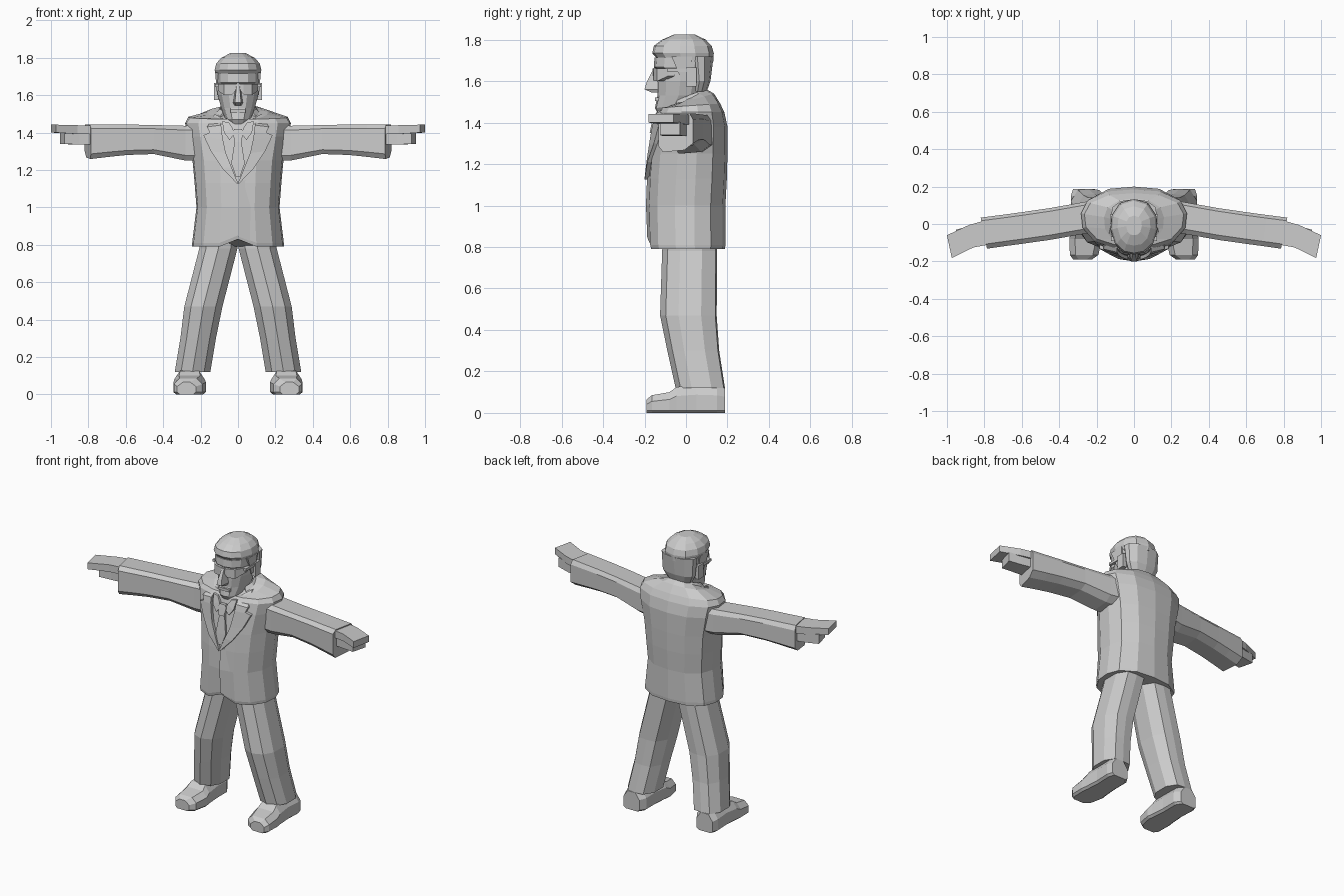
import bpy, bmesh, math
from mathutils import Vector
from mathutils.bvhtree import BVHTree

grey = bpy.data.materials.new("light_grey")
grey.diffuse_color = (0.6, 0.6, 0.6, 1)

# Half cross-sections in -1..1, front centre to back centre
COAT = [(0, -1), (.4, -.96), (.75, -.75), (.97, -.3), (1, .2), (.88, .62), (.5, .93), (0, 1)]
HEAD = [(0, -1), (.45, -.93), (.8, -.65), (1, -.1), (.95, .4), (.6, .85), (0, 1)]
LEG = [(0, -1), (.65, -.8), (1, -.35), (1, .45), (.6, .95), (0, 1)]
SLEEVE = [(-1, -.7), (-.75, -1), (.5, -.9), (1, -.55), (1, .7), (.8, 1), (-.7, 1), (-1, .75)]
BOX = [(-1, -1), (1, -1), (1, 1), (-1, 1)]


def full(half):
    """Mirror a half section into a closed one."""
    return half + [(-x, y) for x, y in half[-2:0:-1]]


def loft(name, rings, mirror=False):
    """Skin a list of equal-length rings and cap both ends."""
    bm = bmesh.new()
    rows = [[bm.verts.new(p) for p in r] for r in rings]
    n = len(rows[0])
    for a, b in zip(rows, rows[1:]):
        for i in range(n):
            j = (i + 1) % n
            bm.faces.new((a[i], a[j], b[j], b[i]))
    bm.faces.new(rows[0][::-1])
    bm.faces.new(rows[-1])
    bmesh.ops.recalc_face_normals(bm, faces=bm.faces)
    me = bpy.data.meshes.new(name)
    bm.to_mesh(me)
    bm.free()
    me.materials.append(grey)
    ob = bpy.data.objects.new(name, me)
    bpy.context.collection.objects.link(ob)
    if mirror:
        ob.modifiers.new("mirror", 'MIRROR')
    return ob


def ring_z(z, x0, x1, y0, y1, section, tilt=0):
    return [((x0 + x1) / 2 + (x1 - x0) / 2 * u, (y0 + y1) / 2 + (y1 - y0) / 2 * v, z + tilt * v)
            for u, v in section]


def ring_x(x, y0, y1, z0, z1, section, shear=0):
    return [(x + shear * u, (y0 + y1) / 2 + (y1 - y0) / 2 * u, (z0 + z1) / 2 + (z1 - z0) / 2 * v)
            for u, v in section]


def box(name, x, y, z, mirror=False):
    return loft(name, [ring_z(h, *x, *y, BOX) for h in z], mirror)


# Jacket body, with a small notch at the front hem
coat = loft("jacket", [ring_z(z, -w, w, f, b, full(COAT), t) for z, w, f, b, t in [
    (.79, .245, -.175, .188, 0), (.81, .245, -.18, .19, 0), (1.0, .222, -.185, .19, 0),
    (1.13, .232, -.18, .197, 0), (1.25, .243, -.17, .2, 0), (1.38, .27, -.15, .2, 0),
    (1.45, .283, -.132, .185, 0), (1.482, .265, -.115, .165, .01),
    (1.505, .16, -.11, .135, .035), (1.51, .095, -.1, .1, .05)]])
for v in coat.data.vertices:
    if abs(v.co.x) < .001 and v.co.y < 0 and v.co.z < .82:
        v.co.z += .04
tree = BVHTree.FromPolygons([v.co for v in coat.data.vertices],
                            [p.vertices for p in coat.data.polygons])


def strip(name, pairs, lift, outer_lift=None, mirror=True):
    """Cloth strip laid on the jacket front; pairs are (x, z, x, z) rungs."""
    outer_lift = lift if outer_lift is None else outer_lift
    rings = []
    for xi, zi, xo, zo in pairs:
        pts = []
        for x, z in ((xi, zi), (xo, zo)):
            hit = tree.ray_cast(Vector((x, -1, z)), Vector((0, 1, 0)))[0]
            pts.append((x, hit.y if hit else -.08, z))
        (a, b, c), (d, e, f) = pts
        rings.append([(a, b - lift, c), (d, e - outer_lift, f), (d, e + .015, f), (a, b + .015, c)])
    return loft(name, rings, mirror)


# Lapels, overlap, shirt collar and tie
strip("lapel", [(.0, 1.13, .004, 1.125), (.035, 1.215, .085, 1.21), (.065, 1.29, .145, 1.30),
                (.08, 1.36, .185, 1.385), (.088, 1.41, .14, 1.405)], .02)
strip("lapel_collar", [(.088, 1.40, .15, 1.395), (.09, 1.44, .165, 1.43),
                       (.09, 1.48, .125, 1.50)], .022)
strip("front_overlap", [(0, .845, .09, .81), (0, 1.0, .09, 1.0), (0, 1.13, .05, 1.15)],
      .008, -.002, False)
strip("shirt_collar", [(.018, 1.395, .045, 1.36), (.03, 1.425, .075, 1.40),
                       (.05, 1.455, .085, 1.46)], .015)
strip("tie", [(-.012, 1.165, .012, 1.165), (-.036, 1.235, .036, 1.235),
              (-.018, 1.355, .018, 1.355)], .014, mirror=False)
strip("tie_knot", [(-.018, 1.35, .018, 1.35), (-.028, 1.40, .028, 1.40),
                   (-.02, 1.42, .02, 1.42)], .022, mirror=False)

# Collar wrapped round the back of the neck
rings = []
for i in range(9):
    a = math.radians(-35 + 250 * i / 8)
    c, s = math.cos(a), math.sin(a)
    rings.append([(r * c, .01 + r * s * .92, z + .035 * s)
                  for r, z in ((.088, 1.48), (.132, 1.475), (.128, 1.495), (.096, 1.53))])
loft("neck_collar", rings)

# Sleeves and hands
loft("sleeve", [ring_x(*r, SLEEVE, s) for r, s in [
    ((.2, -.05, .13, 1.25, 1.44), 0), ((.28, -.055, .115, 1.25, 1.436), 0),
    ((.45, -.085, .085, 1.285, 1.44), 0), ((.6, -.105, .062, 1.28, 1.443), .008),
    ((.7, -.118, .048, 1.27, 1.443), .012), ((.803, -.132, .034, 1.258, 1.444), .017)]], True)
loft("hand", [ring_x(*r, BOX, s) for r, s in [
    ((.76, -.105, .025, 1.39, 1.437), .015), ((.87, -.125, -.005, 1.392, 1.439), .012),
    ((.987, -.182, -.06, 1.4, 1.442), .013)]], True)
loft("curled_fingers", [ring_x(*r, BOX, .012) for r in [
    (.77, -.1, .01, 1.335, 1.395), (.86, -.11, -.01, 1.335, 1.395),
    (.94, -.125, -.03, 1.34, 1.402)]], True)

# Trousers
loft("trouser_leg", [ring_z(*r, full(LEG)) for r in [
    (.86, 0, .205, -.11, .15), (.78, .003, .207, -.115, .15), (.47, .083, .287, -.125, .148),
    (.3, .118, .308, -.09, .16), (.12, .148, .338, -.05, .188)]], True)

# Shoes, skinned from toe to heel
loft("shoe", [[(x0, y, .012), (x0 + .015, y, 0), (x1 - .015, y, 0), (x1, y, .012),
               (x1, y, h * .65), (x1 - .03, y, h), (x0 + .03, y, h), (x0, y, h * .65)]
              for y, x0, x1, h in [
    (-.19, .225, .325, .065), (-.165, .19, .343, .085), (-.08, .172, .345, .1),
    (-.045, .178, .34, .125), (.05, .185, .333, .135), (.15, .185, .338, .13),
    (.188, .21, .325, .12)]], True)

# Neck and head
loft("neck", [ring_z(z, -w, w, f, b, full(HEAD)) for z, w, f, b in [
    (1.4, .085, -.085, .1), (1.5, .08, -.08, .095), (1.6, .085, -.06, .1)]])
loft("head", [ring_z(z, -w, w, f, b, full(HEAD), t) for z, w, f, b, t in [
    (1.46, .05, -.135, .01, .015), (1.48, .07, -.15, .05, .01), (1.53, .09, -.138, .09, 0),
    (1.6, .108, -.14, .11, 0), (1.655, .112, -.138, .122, 0), (1.668, .116, -.155, .125, 0),
    (1.715, .118, -.152, .13, 0)]])
loft("hair", [ring_z(z, -w, w, f, b, full(HEAD), t) for z, w, f, b, t in [
    (1.705, .119, -.145, .132, -.01), (1.735, .125, -.163, .134, 0), (1.77, .116, -.155, .124, 0),
    (1.8, .088, -.115, .095, 0), (1.824, .042, -.06, .045, 0)]])
loft("hair_back", [ring_z(z, -w, w, f, b, full(HEAD)) for z, w, f, b in [
    (1.55, .085, .02, .1), (1.6, .113, .02, .118), (1.72, .121, -.01, .133)]])
loft("sideburn", [ring_z(z, .085, x, f, b, BOX) for z, x, f, b in [
    (1.6, .112, -.02, .02), (1.72, .122, -.07, .03)]], True)

# Face details
loft("nose", [[(-w, -.12, z), (-w * .6, y, z), (w * .6, y, z), (w, -.12, z)]
              for z, w, y in [(1.545, .022, -.165), (1.56, .028, -.2), (1.595, .022, -.19),
                              (1.665, .012, -.155)]])
box("lips", (-.04, .04), (-.15, -.11), (1.505, 1.522))
box("ear", (.1, .128), (.0, .05), (1.575, 1.665), True)

# Dark-glasses lenses, bridge and side arms
loft("lens", [[(x, y, b), (x, y, 1.66), (x, y + .03, 1.66), (x, y + .03, b)]
              for x, y, b in [(.012, -.158, 1.625), (.03, -.157, 1.603), (.075, -.14, 1.6),
                              (.108, -.085, 1.625)]], True)
box("glasses_bridge", (-.014, .014), (-.162, -.12), (1.645, 1.66))
box("glasses_arm", (.1, .122), (-.09, .02), (1.643, 1.66), True)
